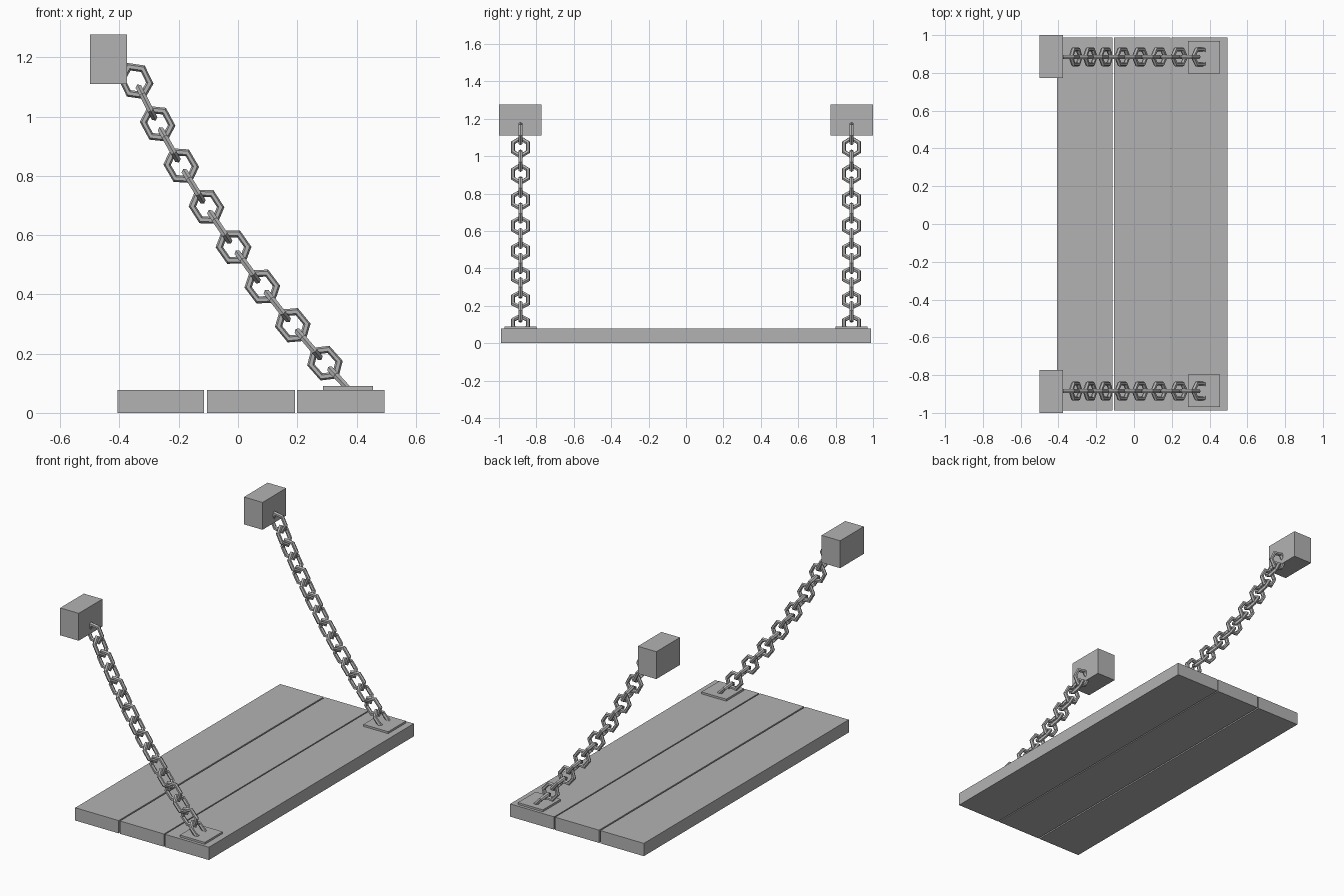
import bpy
from math import pi
from mathutils import Vector, Matrix

if "Cube" in bpy.data.objects:
    bpy.data.objects.remove(bpy.data.objects["Cube"], do_unlink=True)

# One plain grey for wood, iron and stone
grey = bpy.data.materials.new("plain_grey")
grey.use_nodes = True
grey.diffuse_color = (0.45, 0.45, 0.45, 1)
grey.node_tree.nodes["Principled BSDF"].inputs["Base Color"].default_value = (0.45, 0.45, 0.45, 1)

TOP = 0.078      # plank top
END = 0.988      # plank half length
CHAIN_Y = 0.885


def finish(ob, name):
    ob.name = ob.data.name = name
    if not ob.data.materials:
        ob.data.materials.append(grey)
    return ob


def box(name, lo, hi):
    lo, hi = Vector(lo), Vector(hi)
    bpy.ops.mesh.primitive_cube_add(size=1, location=(lo + hi) / 2)
    ob = bpy.context.object
    ob.data.transform(Matrix.Diagonal((*(hi - lo), 1)))
    return finish(ob, name)


def crack(plank, x, side, width, depth, tip_x, tip_y):
    """Cut a tapering split into one end of a plank."""
    y, z = side * (END + 0.005), TOP + 0.001
    verts = [(x - width / 2, y, z), (x + width / 2, y, z),
             (x, y, TOP - depth), (tip_x, side * tip_y, z)]
    faces = [(0, 1, 2), (0, 3, 1), (1, 3, 2), (2, 3, 0)]
    if side > 0:
        faces = [f[::-1] for f in faces]
    mesh = bpy.data.meshes.new("crack_cutter")
    mesh.from_pydata(verts, [], faces)
    mesh.materials.append(grey)
    cutter = bpy.data.objects.new("crack_cutter", mesh)
    cutter.hide_render = True
    bpy.context.collection.objects.link(cutter)
    mod = plank.modifiers.new("crack", "BOOLEAN")
    mod.operation, mod.solver, mod.object = "DIFFERENCE", "EXACT", cutter
    bpy.context.view_layer.objects.active = plank
    bpy.ops.object.modifier_apply(modifier=mod.name)
    bpy.data.objects.remove(cutter, do_unlink=True)


# Three planks
left = box("plank_right", (-0.407, -END, 0), (-0.114, END, TOP))
middle = box("plank_middle", (-0.105, -END, 0), (0.192, END, TOP))
right = box("plank_left", (0.199, -END, 0), (0.495, END, TOP))

# Splits at the plank ends
crack(left, -0.245, -1, 0.042, 0.020, -0.245, 0.72)
crack(left, -0.318, 1, 0.032, 0.014, -0.315, 0.89)
crack(middle, 0.007, -1, 0.028, 0.011, 0.015, 0.92)
crack(middle, 0.103, -1, 0.030, 0.011, 0.095, 0.86)
crack(middle, 0.083, 1, 0.042, 0.020, 0.097, 0.74)
crack(right, 0.26, -1, 0.048, 0.021, 0.26, 0.72)
crack(right, 0.245, 1, 0.032, 0.014, 0.245, 0.89)


# Chain path: straight run with a slight sag
def chain_point(t):
    a, b, sag = Vector((-0.345, 0, 1.12)), Vector((0.35, 0, 0.105)), Vector((-0.041, 0, -0.019))
    return a.lerp(b, t) + 4 * t * (1 - t) * sag


# Shared six-sided link, stretched along its local x
bpy.ops.mesh.primitive_torus_add(major_segments=6, minor_segments=6,
                                 major_radius=0.0457, minor_radius=0.012)
first = finish(bpy.context.object, "chain_link")
first.data.transform(Matrix.Diagonal((1.18, 1, 1, 1)))
link_mesh = first.data
bpy.data.objects.remove(first, do_unlink=True)

LINKS = 16
for side, word in ((-1, "front"), (1, "back")):
    # Wall block and plank plate
    y0, y1 = sorted((side * 0.772, side))
    box(word + "_wall_block", (-0.5, y0, 1.11), (-0.375, y1, 1.277))
    y0, y1 = sorted((side * 0.798, side * 0.97))
    box(word + "_plate", (0.287, y0, TOP - 0.01), (0.455, y1, 0.09))
    # Links alternate by a quarter turn
    for i in range(LINKS):
        t = i / (LINKS - 1)
        along = (chain_point(t + 0.01) - chain_point(t - 0.01)).normalized()
        across = Vector((0, 1, 0))
        normal = along.cross(across)
        frame = Matrix((along, across, normal)).transposed().to_4x4()
        if i % 2 == 0:
            frame = frame @ Matrix.Rotation(pi / 2, 4, "X")
        link = bpy.data.objects.new(f"{word}_chain_link_{i + 1}", link_mesh)
        bpy.context.collection.objects.link(link)
        link.matrix_world = Matrix.Translation(chain_point(t) + across * side * CHAIN_Y) @ frame
